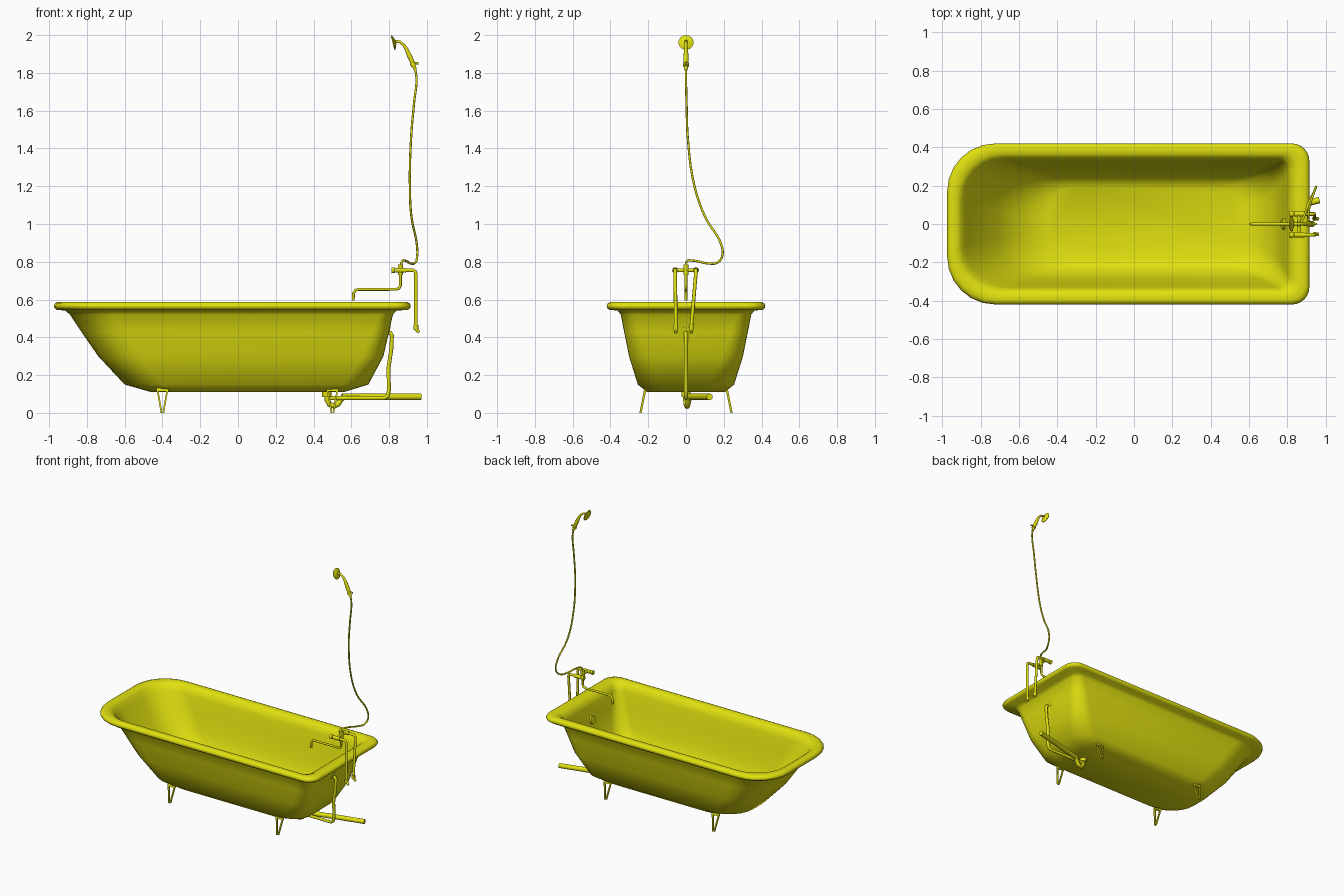
import bpy, bmesh, math
from mathutils import Vector

yellow = bpy.data.materials.new("yellow")
yellow.diffuse_color = (0.75, 0.75, 0.005, 1)


def finish(obj, angle=40):
    obj.data.materials.clear()
    obj.data.materials.append(yellow)
    bpy.ops.object.select_all(action='DESELECT')
    obj.select_set(True)
    bpy.context.view_layer.objects.active = obj
    bpy.ops.object.shade_smooth_by_angle(angle=math.radians(angle))
    return obj


def mesh_object(name, bm, angle=40):
    bmesh.ops.recalc_face_normals(bm, faces=bm.faces)
    me = bpy.data.meshes.new(name)
    bm.to_mesh(me)
    bm.free()
    obj = bpy.data.objects.new(name, me)
    bpy.context.collection.objects.link(obj)
    return finish(obj, angle)


def tube(name, pts, r, smooth=False, radii=None):
    """Round pipe through points, optionally curved and with varying radius."""
    cu = bpy.data.curves.new(name, 'CURVE')
    cu.dimensions = '3D'
    cu.bevel_depth = r
    cu.bevel_resolution = 3
    cu.resolution_u = 5
    cu.use_fill_caps = True
    sp = cu.splines.new('BEZIER' if smooth else 'POLY')
    items = sp.bezier_points if smooth else sp.points
    items.add(len(pts) - 1)
    for i, p in enumerate(pts):
        if smooth:
            items[i].co = p
            items[i].handle_left_type = items[i].handle_right_type = 'AUTO'
        else:
            items[i].co = (*p, 1)
        items[i].radius = radii[i] if radii else 1
    obj = bpy.data.objects.new(name, cu)
    bpy.context.collection.objects.link(obj)
    bpy.ops.object.select_all(action='DESELECT')
    obj.select_set(True)
    bpy.context.view_layer.objects.active = obj
    bpy.ops.object.convert(target='MESH')
    return finish(bpy.context.view_layer.objects.active, 50)


def rod(name, a, b, r1, r2=None, sides=24):
    """Straight cylinder or cone from a to b."""
    a, b = Vector(a), Vector(b)
    bm = bmesh.new()
    bmesh.ops.create_cone(bm, cap_ends=True, segments=sides, radius1=r1,
                          radius2=r1 if r2 is None else r2, depth=(b - a).length)
    rot = (b - a).to_track_quat('Z', 'Y').to_matrix()
    for v in bm.verts:
        v.co = rot @ v.co + (a + b) / 2
    return mesh_object(name, bm)


# Tub: loft of rounded rectangles, outside bottom -> rim -> inside floor
# (z, left x, right x, half width, left radius, right radius)
levels = [
    (0.11, -0.46, 0.56, 0.205, 0.15, 0.12),
    (0.15, -0.60, 0.69, 0.255, 0.20, 0.13),
    (0.30, -0.74, 0.77, 0.302, 0.22, 0.11),
    (0.43, -0.83, 0.80, 0.328, 0.23, 0.09),
    (0.52, -0.89, 0.82, 0.345, 0.23, 0.07),
    (0.542, -0.915, 0.84, 0.362, 0.23, 0.07),
    (0.545, -0.96, 0.90, 0.405, 0.25, 0.09),
    (0.556, -0.972, 0.912, 0.417, 0.25, 0.09),
    (0.568, -0.975, 0.915, 0.42, 0.25, 0.09),
    (0.581, -0.968, 0.908, 0.413, 0.25, 0.09),
    (0.588, -0.952, 0.892, 0.398, 0.24, 0.08),
    (0.585, -0.92, 0.855, 0.366, 0.23, 0.07),
    (0.57, -0.90, 0.82, 0.345, 0.22, 0.06),
    (0.53, -0.878, 0.805, 0.332, 0.22, 0.06),
    (0.43, -0.81, 0.785, 0.313, 0.22, 0.08),
    (0.30, -0.72, 0.752, 0.286, 0.21, 0.10),
    (0.16, -0.585, 0.675, 0.24, 0.19, 0.12),
    (0.125, -0.45, 0.55, 0.195, 0.15, 0.11),
]
bm = bmesh.new()
rings = []
N = 6
for z, x0, x1, w, rl, rr in levels:
    ring = []
    corners = [(x1 - rr, w - rr, rr, 0), (x0 + rl, w - rl, rl, 90),
               (x0 + rl, rl - w, rl, 180), (x1 - rr, rr - w, rr, 270)]
    for cx, cy, r, a0 in corners:
        for i in range(N + 1):
            a = math.radians(a0 + 90 * i / N)
            ring.append(bm.verts.new((cx + r * math.cos(a), cy + r * math.sin(a), z)))
    rings.append(ring)
for a, b in zip(rings, rings[1:]):
    for i in range(len(a)):
        j = (i + 1) % len(a)
        bm.faces.new((a[i], a[j], b[j], b[i]))
bm.faces.new(rings[0])
bm.faces.new(rings[-1])
mesh_object("tub", bm, 60)

# Drain and overflow plates inside the tub
rod("drain", (0.47, 0, 0.12), (0.47, 0, 0.129), 0.022)
rod("overflow_plate", (0.80, 0, 0.425), (0.772, 0, 0.433), 0.032, 0.027)

# Feet: open V frames with a bracket plate at the top
for nx, fx in (("head", -0.40), ("tap", 0.50)):
    for ny, s in (("front", -1), ("back", 1)):
        bm = bmesh.new()

        def prism(profile):
            """Extrude an (x, z) outline through the leaning foot."""
            loops = []
            for t in (-0.006, 0.006):
                loops.append([bm.verts.new((fx + x, s * (0.241 - 0.2 * z + t), z))
                              for x, z in profile])
            n = len(profile)
            bm.faces.new(loops[0])
            bm.faces.new(loops[1])
            for i in range(n):
                j = (i + 1) % n
                bm.faces.new((loops[0][i], loops[0][j], loops[1][j], loops[1][i]))

        for m in (-1, 1):
            prism([(m * 0.030, 0.118), (m * 0.021, 0.118), (m * 0.002, 0.01),
                   (m * 0.001, 0), (m * 0.009, 0)])
        prism([(-0.031, 0.112), (0.031, 0.112), (0.033, 0.134), (-0.033, 0.134)])
        mesh_object(f"foot_{nx}_{ny}", bm)

# Waste trap, waste pipe and overflow pipe under the tub
rod("drain_nut", (0.47, 0, 0.085), (0.47, 0, 0.115), 0.024)
tube("trap", [(0.47, 0, 0.11), (0.472, 0, 0.07), (0.484, 0.002, 0.045),
              (0.507, 0.006, 0.036), (0.53, 0.01, 0.047), (0.543, 0.014, 0.07),
              (0.56, 0.022, 0.084), (0.60, 0.032, 0.085)], 0.015)
rod("waste_pipe", (0.55, 0.02, 0.085), (0.968, 0.125, 0.085), 0.017)
tube("overflow_pipe", [(0.785, 0, 0.425), (0.807, 0, 0.424), (0.815, 0, 0.41),
                       (0.812, 0, 0.34), (0.797, 0, 0.24), (0.799, 0, 0.12),
                       (0.793, 0, 0.09), (0.775, 0, 0.078), (0.48, 0, 0.078)], 0.011)

# Mixer tap: supply pipes, valves and knobs
for name, y, yb in (("right", -0.057, -0.054), ("left", 0.052, 0.028)):
    tube(f"supply_pipe_{name}", [(0.86, y, 0.755), (0.925, y, 0.755), (0.937, y, 0.75),
                                 (0.942, y, 0.735), (0.942, yb, 0.455),
                                 (0.947, yb, 0.437), (0.96, yb, 0.427)], 0.0095)
    rod(f"valve_{name}", (0.835, y, 0.755), (0.89, y, 0.755), 0.013)
    rod(f"knob_{name}", (0.812, y, 0.755), (0.832, y, 0.755), 0.016, 0.014)
    rod(f"pipe_nut_{name}", (0.942, yb, 0.44), (0.942, yb, 0.465), 0.0125)
rod("tap_crossbar", (0.86, -0.057, 0.755), (0.86, 0.052, 0.755), 0.0095)
rod("tap_body", (0.86, 0, 0.73), (0.86, 0, 0.785), 0.014)
tube("spout", [(0.86, 0, 0.75), (0.86, 0, 0.675), (0.853, 0, 0.66), (0.838, 0, 0.654),
               (0.64, 0, 0.654), (0.622, 0, 0.65), (0.612, 0, 0.635), (0.61, 0, 0.595)], 0.0075)

# Shower hose
tube("hose", [(0.862, 0, 0.775), (0.868, 0.004, 0.802), (0.885, 0.035, 0.806),
              (0.915, 0.12, 0.791), (0.938, 0.165, 0.795), (0.948, 0.19, 0.825),
              (0.948, 0.19, 0.88), (0.918, 0.1, 1.04), (0.91, 0.045, 1.2),
              (0.916, 0.01, 1.45), (0.932, 0.003, 1.64), (0.945, 0, 1.77),
              (0.937, 0, 1.825)], 0.006, smooth=True)

# Hand shower: handle, collar, neck and head
tube("shower_handle", [(0.94, 0, 1.815), (0.925, 0, 1.85), (0.91, 0, 1.885),
                       (0.892, 0, 1.925), (0.878, 0, 1.948), (0.855, 0, 1.965),
                       (0.828, 0, 1.967)], 0.012, radii=[0.7, 1, 1.15, 0.85, 0.65, 0.6, 0.7])
rod("shower_hook", (0.918, 0, 1.856), (0.955, 0, 1.85), 0.006)
rod("shower_collar", (0.931, 0, 1.836), (0.925, 0, 1.85), 0.015)
d = Vector((-0.96, 0, -0.25)).normalized()
c = Vector((0.823, 0, 1.961))
rod("shower_head", c - d * 0.012, c, 0.015, 0.04)
rod("shower_face", c, c + d * 0.005, 0.04, 0.037)
